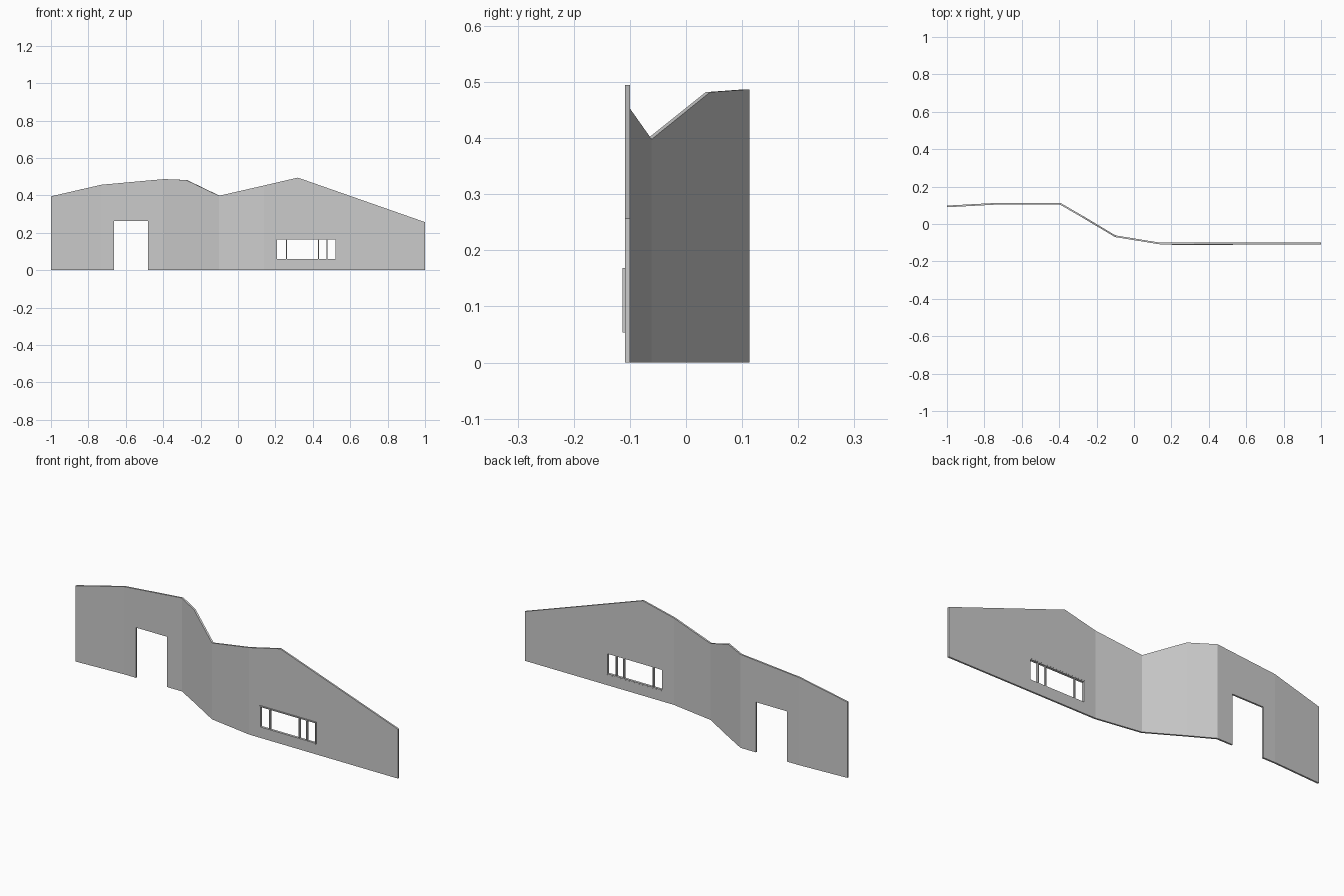
import bpy, bmesh
from mathutils import Vector

if "Cube" in bpy.data.objects:
    bpy.data.objects.remove(bpy.data.objects["Cube"])

THICK = 0.009

# Wall stations: x, centre-line y, height of top edge
STATIONS = [(-1.0, 0.094, 0.395), (-0.73, 0.1085, 0.457), (-0.395, 0.1085, 0.487),
            (-0.275, 0.039, 0.482), (-0.10, -0.0655, 0.398), (0.14, -0.1045, 0.453),
            (0.32, -0.1045, 0.495), (1.0, -0.1045, 0.257)]


def finish(name, bm):
    bmesh.ops.recalc_face_normals(bm, faces=bm.faces)
    mesh = bpy.data.meshes.new(name)
    bm.to_mesh(mesh)
    bm.free()
    ob = bpy.data.objects.new(name, mesh)
    bpy.context.collection.objects.link(ob)
    return ob


def add_box(bm, x0, x1, y0, y1, z0, z1):
    vs = bmesh.ops.create_cube(bm, size=1)["verts"]
    for v in vs:
        v.co = Vector(((x0 + x1) / 2 + v.co.x * (x1 - x0),
                       (y0 + y1) / 2 + v.co.y * (y1 - y0),
                       (z0 + z1) / 2 + v.co.z * (z1 - z0)))


# Folded wall: mitred rings along the plan path
bm = bmesh.new()
pts = [Vector((x, y)) for x, y, z in STATIONS]
rings = []
for i, (x, y, z) in enumerate(STATIONS):
    dirs = [(pts[j + 1] - pts[j]).normalized() for j in (i - 1, i) if 0 <= j < len(pts) - 1]
    t = sum(dirs, Vector((0, 0))).normalized()
    n = Vector((-t.y, t.x))
    off = n * (THICK / 2 / n.dot(Vector((-dirs[0].y, dirs[0].x))))
    if len(dirs) == 1:  # square-cut ends
        off = Vector((0, THICK / 2))
    f, b = pts[i] - off, pts[i] + off
    rings.append([bm.verts.new((*p, h)) for p, h in ((f, 0), (b, 0), (b, z), (f, z))])
for r, s in zip(rings, rings[1:]):
    for k in range(4):
        bm.faces.new((r[k], r[(k + 1) % 4], s[(k + 1) % 4], s[k]))
bm.faces.new(rings[0])
bm.faces.new(rings[-1])
wall = finish("wall", bm)

# Door and window openings
WX0, WX1, WZ0, WZ1 = 0.203, 0.528, 0.054, 0.169
for name, box in (("door_cutter", (-0.662, -0.482, 0, 0.2, -0.1, 0.262)),
                  ("window_cutter", (WX0, WX1, -0.2, 0, WZ0, WZ1))):
    bm = bmesh.new()
    add_box(bm, *box)
    cutter = finish(name, bm)
    cutter.hide_render = True
    cutter.hide_viewport = True
    mod = wall.modifiers.new(name, 'BOOLEAN')
    mod.operation = 'DIFFERENCE'
    mod.solver = 'EXACT'
    mod.object = cutter

# Window frame, slightly proud of the front face
Y0, Y1, W = -0.1135, -0.1005, 0.0055
bm = bmesh.new()
for z in (WZ0, WZ1 - W):
    add_box(bm, WX0, WX1, Y0, Y1, z, z + W)
for x in (WX0, WX1 - W):
    add_box(bm, x, x + W, Y0, Y1, WZ0 + W, WZ1 - W)
finish("window_frame", bm)

# Mullions
bm = bmesh.new()
for x in (0.26, 0.43, 0.475):
    add_box(bm, x - W / 2, x + W / 2, Y0, Y1, WZ0 + W, WZ1 - W)
finish("window_mullions", bm)
